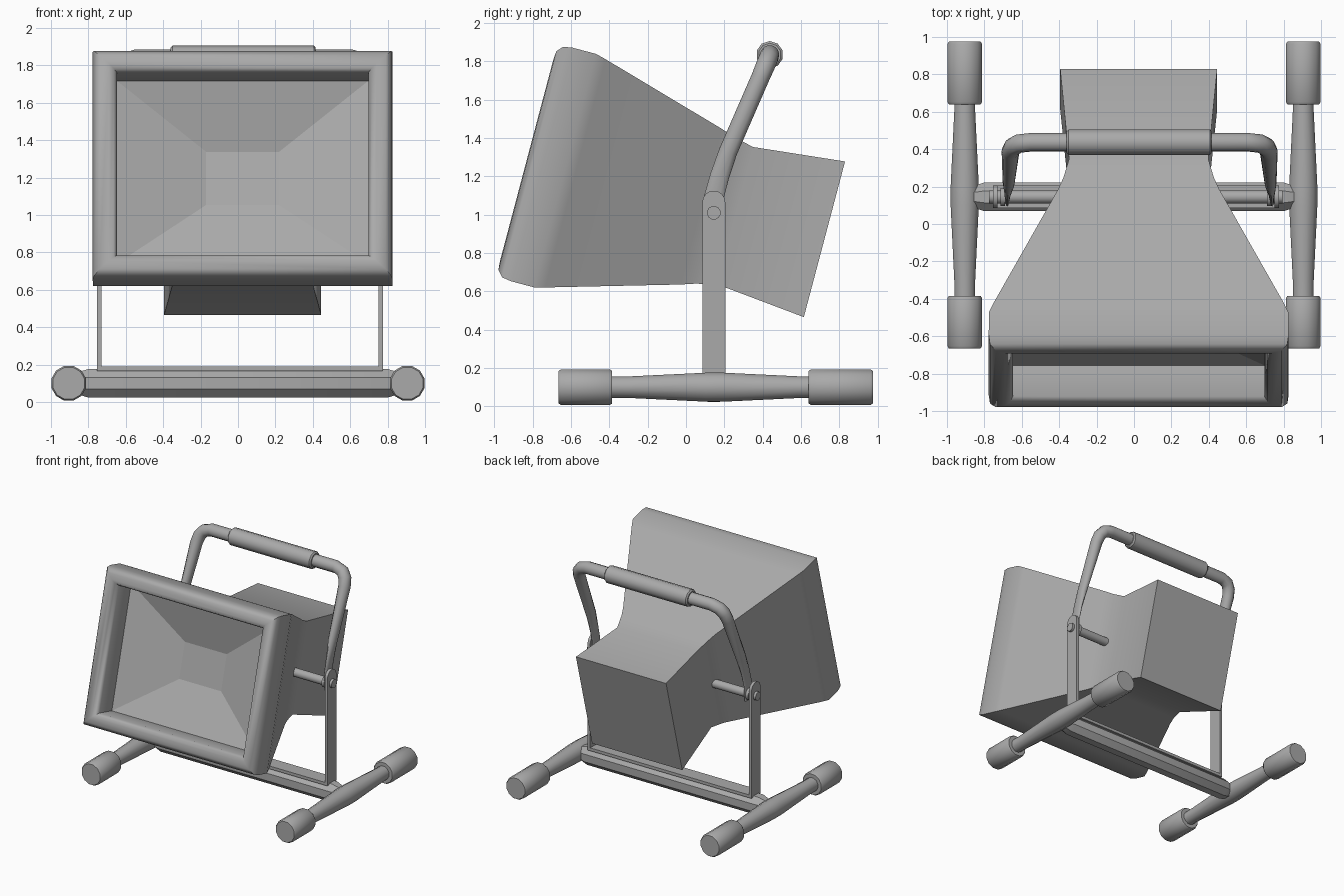
import bpy, bmesh, math
from mathutils import Vector

cube = bpy.data.objects.get("Cube")
if cube:
    bpy.data.objects.remove(cube, do_unlink=True)

grey = bpy.data.materials.new("mid grey")
grey.use_nodes = True
COLOUR = (0.4, 0.4, 0.4, 1)
grey.diffuse_color = COLOUR
grey.node_tree.nodes["Principled BSDF"].inputs["Base Color"].default_value = COLOUR


def loft(name, rings, caps=(True, True), angle=40):
    """Skin a list of equal-length vertex rings."""
    bm = bmesh.new()
    loops = [[bm.verts.new(p) for p in ring] for ring in rings]
    n = len(loops[0])
    for a, b in zip(loops, loops[1:]):
        for i in range(n):
            bm.faces.new((a[i], a[(i + 1) % n], b[(i + 1) % n], b[i]))
    if caps[0]:
        bm.faces.new(loops[0][::-1])
    if caps[1]:
        bm.faces.new(loops[-1])
    bmesh.ops.recalc_face_normals(bm, faces=bm.faces)
    mesh = bpy.data.meshes.new(name)
    bm.to_mesh(mesh)
    bm.free()
    mesh.materials.append(grey)
    obj = bpy.data.objects.new(name, mesh)
    bpy.context.collection.objects.link(obj)
    if angle:
        bpy.ops.object.select_all(action='DESELECT')
        obj.select_set(True)
        bpy.context.view_layer.objects.active = obj
        bpy.ops.object.shade_smooth_by_angle(angle=math.radians(angle))
    return obj


def turned(name, axis, centre, profile, sides=12, angle=40):
    """Round part along x or y from (position, radius) pairs."""
    rings = []
    for pos, r in profile:
        ring = []
        for i in range(sides):
            t = 2 * math.pi * (i + 0.5) / sides
            c, s = r * math.cos(t), r * math.sin(t)
            if axis == 'x':
                ring.append((pos, centre[0] + c, centre[1] + s))
            else:
                ring.append((centre[0] + c, pos, centre[1] + s))
        rings.append(ring)
    return loft(name, rings, angle=angle)


# Tilted lamp head: (depth, half width, half height) sections
FACE = Vector((0.025, -0.82, 1.28))
BACK = Vector((0, 0.967, -0.256))
UP = Vector((0, 0.256, 0.967))
SIDE = Vector((1, 0, 0))


def section(depth, w, h):
    return [FACE + BACK * depth + SIDE * w * sx + UP * h * sz
            for sx, sz in ((-1, -1), (1, -1), (1, 1), (-1, 1))]


housing = [(0.20, 0.672, 0.505), (0.03, 0.672, 0.505), (0.0, 0.69, 0.522),
           (-0.012, 0.715, 0.545), (-0.008, 0.765, 0.59), (0.02, 0.795, 0.622),
           (0.07, 0.802, 0.63), (0.195, 0.80, 0.63), (0.25, 0.775, 0.616),
           (0.93, 0.43, 0.42), (1.0, 0.402, 0.397), (1.11, 0.372, 0.37),
           (1.595, 0.42, 0.42)]
loft("lamp_housing", [section(*s) for s in housing], caps=(False, True))
loft("reflector", [section(0.20, 0.672, 0.505), section(0.33, 0.195, 0.147)],
     caps=(False, True), angle=0)

# Floor stand: cross bar, two legs and rubber feet
PY = 0.145
turned("cross_bar", 'x', (PY, 0.1),
       [(-0.88, 0.055), (-0.8, 0.083), (0.8, 0.083), (0.88, 0.055)], sides=8)
for side, sx in (("right", -1), ("left", 1)):
    x = 0.905 * sx
    turned(side + "_leg", 'y', (x, 0.1),
           [(-0.45, 0.057), (-0.3, 0.058), (0.1, 0.078), (0.2, 0.078), (0.6, 0.058), (0.7, 0.057)])
    for end, y0, y1 in (("front", -0.665, -0.385), ("back", 0.64, 0.975)):
        turned(f"{side}_{end}_foot", 'y', (x, 0.1),
               [(y0, 0.088), (y0 + 0.012, 0.096), (y1 - 0.012, 0.096), (y1, 0.088)])

# Flat strap bracket with rounded upright tops
BX = 0.01
HALF = 0.06


def plate(name, x, thick, z0, z1):
    outline = [(PY - HALF, z0), (PY + HALF, z0)]
    outline += [(PY + HALF * math.cos(t), z1 - HALF + HALF * math.sin(t))
                for t in [math.pi * i / 8 for i in range(9)]]
    loft(name, [[(x + s * thick / 2, y, z) for y, z in outline] for s in (-1, 1)], angle=30)


strap = [[(BX + sx * 0.763, PY + s * HALF, z) for s, z in
          ((-1, 0.165), (1, 0.165), (1, 0.19), (-1, 0.19))] for sx in (-1, 1)]
loft("strap_base", strap, angle=0)
for side, sx in (("right", -1), ("left", 1)):
    plate(side + "_upright", BX + sx * 0.752, 0.024, 0.17, 1.125)
    # Pivot bolt, running from outside the upright into the housing
    turned(side + "_pivot_rod", 'x', (PY, 1.01),
           [(BX + sx * 0.30, 0.036), (BX + sx * 0.785, 0.036)], sides=12)
    turned(side + "_pivot_washer", 'x', (PY, 1.01),
           [(BX + sx * 0.70, 0.05), (BX + sx * 0.725, 0.05)], sides=12)

# Carrying handle: (half span, y, z, thickness across, width along)
HX = 0.03
leg = [(0.708, 0.145, 0.955, 0.012, 0.045), (0.708, 0.145, 1.09, 0.012, 0.052),
       (0.706, 0.175, 1.20, 0.018, 0.05), (0.70, 0.22, 1.33, 0.032, 0.048),
       (0.69, 0.39, 1.72, 0.048, 0.048), (0.677, 0.413, 1.775, 0.05, 0.05),
       (0.645, 0.43, 1.815, 0.05, 0.05), (0.58, 0.437, 1.835, 0.05, 0.05)]
path = [(HX - p[0],) + p[1:] for p in leg] + [(HX + p[0],) + p[1:] for p in reversed(leg)]
rings = []
for i, p in enumerate(path):
    pos = Vector(p[:3])
    tangent = (Vector(path[min(i + 1, len(path) - 1)][:3])
               - Vector(path[max(i - 1, 0)][:3])).normalized()
    normal = Vector((0, 0.92, -0.39)).cross(tangent).normalized()
    wide = tangent.cross(normal)
    rings.append([pos + normal * p[3] * math.cos(t) + wide * p[4] * math.sin(t)
                  for t in [2 * math.pi * k / 12 for k in range(12)]])
loft("handle_tube", rings, angle=50)
turned("handle_grip", 'x', (0.437, 1.835),
       [(-0.36, 0.06), (-0.35, 0.071), (0.405, 0.071), (0.415, 0.06)], sides=10)
